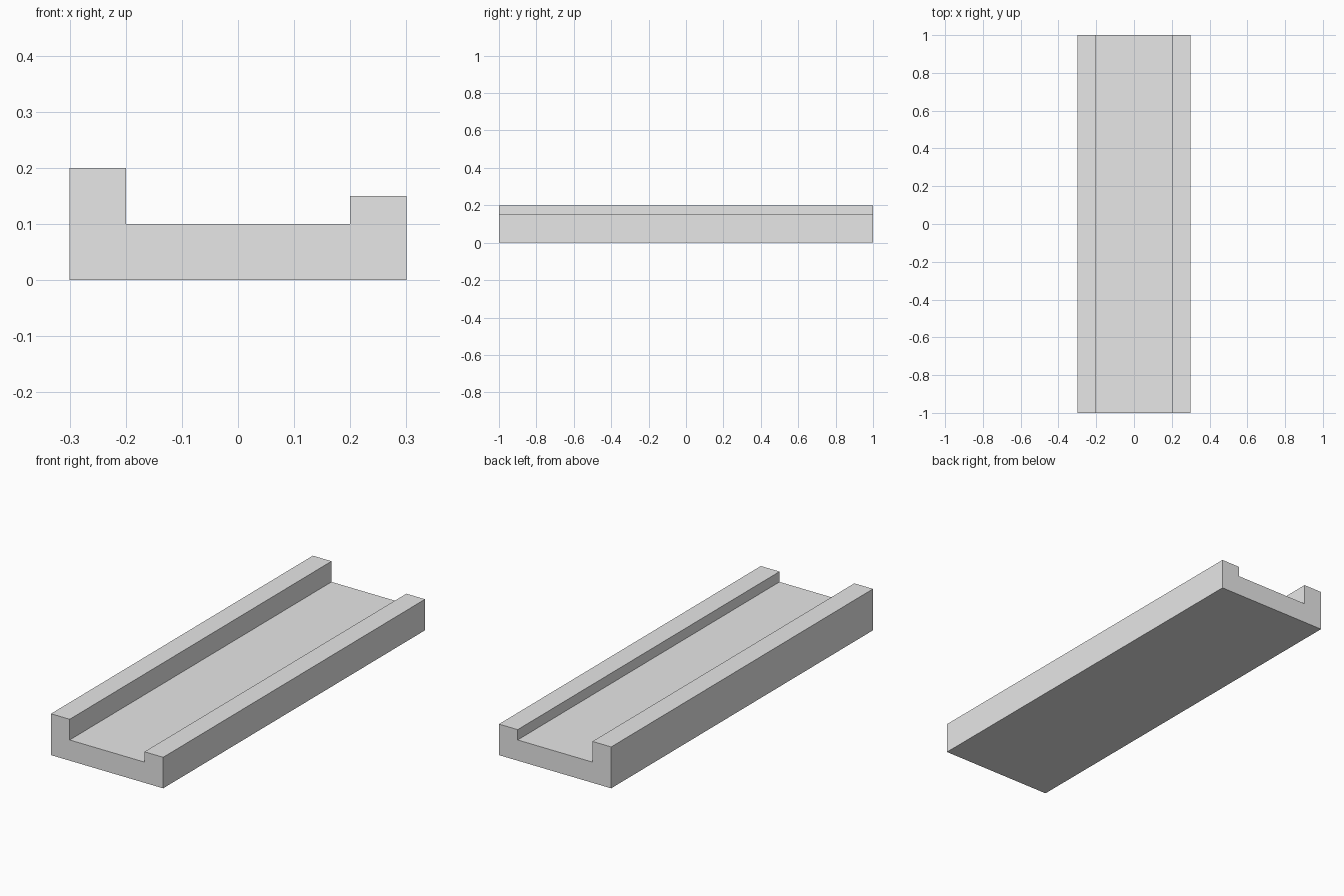
import bpy
import bmesh

# Remove the default object
cube = bpy.data.objects.get("Cube")
if cube:
    bpy.data.objects.remove(cube, do_unlink=True)

# Single plain grey material
grey = bpy.data.materials.new("light_grey")
grey.use_nodes = True
colour = (0.8, 0.8, 0.8, 1)
grey.diffuse_color = colour
grey.node_tree.nodes["Principled BSDF"].inputs["Base Color"].default_value = colour


def extrude_profile(name, profile, length):
    """Sweep an x-z profile along y, centred on the origin."""
    bm = bmesh.new()
    front = bm.faces.new([bm.verts.new((x, -length / 2, z)) for x, z in profile])
    swept = bmesh.ops.extrude_face_region(bm, geom=[front], use_keep_orig=True)
    back = [v for v in swept["geom"] if isinstance(v, bmesh.types.BMVert)]
    bmesh.ops.translate(bm, verts=back, vec=(0, length, 0))
    bmesh.ops.recalc_face_normals(bm, faces=bm.faces)
    mesh = bpy.data.meshes.new(name)
    bm.to_mesh(mesh)
    bm.free()
    mesh.materials.append(grey)
    obj = bpy.data.objects.new(name, mesh)
    bpy.context.collection.objects.link(obj)
    return obj


# Channel: flat floor with a tall right wall and a low left wall
half_width, inner = 0.3, 0.2
floor, low_wall, tall_wall = 0.1, 0.15, 0.2
profile = [
    (-half_width, 0), (half_width, 0),
    (half_width, low_wall), (inner, low_wall),
    (inner, floor), (-inner, floor),
    (-inner, tall_wall), (-half_width, tall_wall),
]
extrude_profile("channel_rail", profile, 2)
